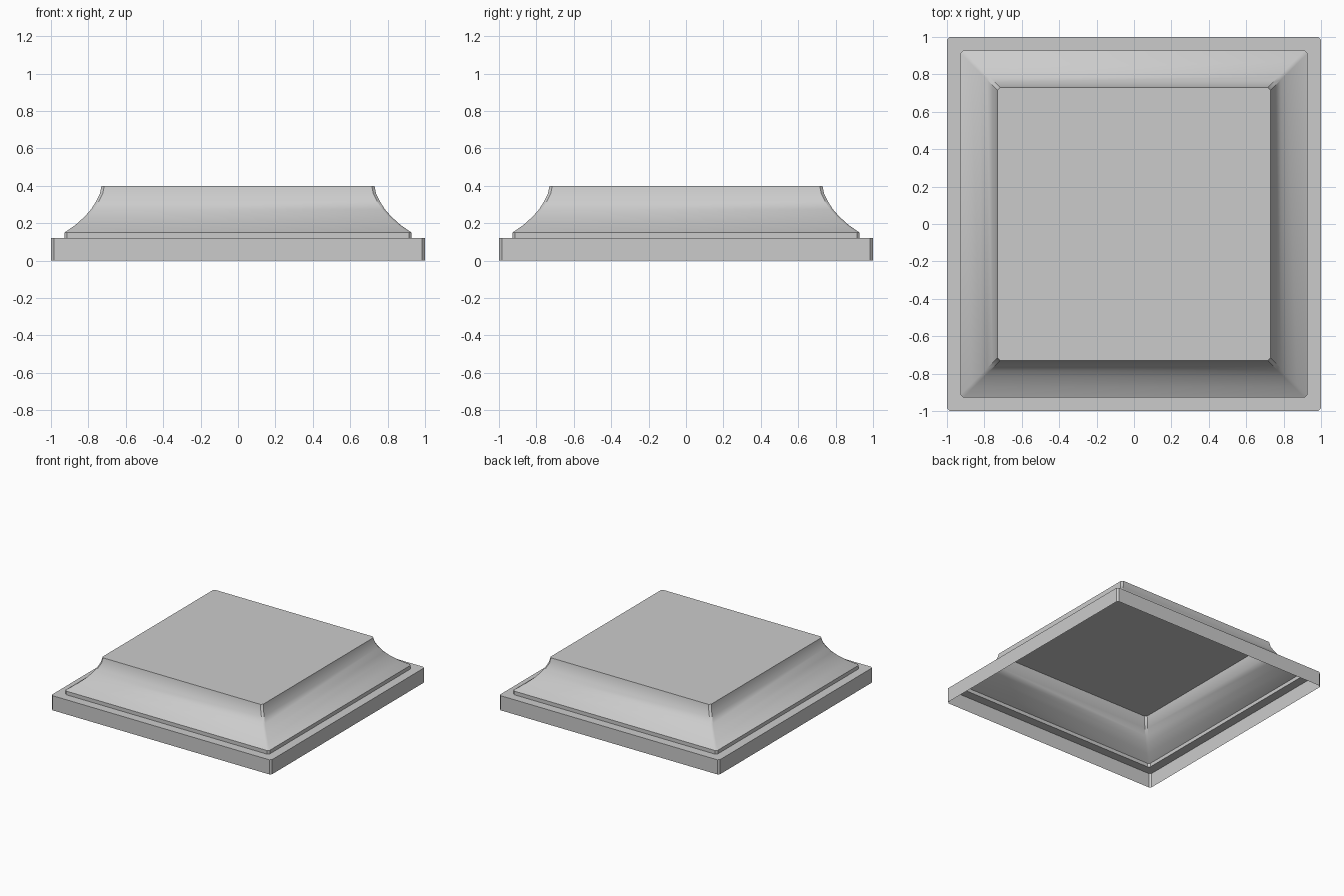
import bpy
import bmesh
from math import radians

cube = bpy.data.objects.get("Cube")
if cube:
    bpy.data.objects.remove(cube, do_unlink=True)

# Stone grey
stone = bpy.data.materials.new("stone_grey")
stone.use_nodes = True
grey = (0.6, 0.6, 0.6, 1)
stone.diffuse_color = grey
stone.node_tree.nodes["Principled BSDF"].inputs["Base Color"].default_value = grey

# Half width and height of each ring, from the foot to the top of the cove
PROFILE = [(1, 0), (1, 0.12), (0.928, 0.12), (0.928, 0.15),
           (0.87, 0.19), (0.82, 0.235), (0.785, 0.275),
           (0.757, 0.32), (0.738, 0.36), (0.73, 0.4)]
CHAMFER = 0.015


def square_ring(bm, half, z):
    """Square loop with chamfered corners."""
    a, b = half, half - CHAMFER
    points = [(a, -b), (a, b), (b, a), (-b, a),
              (-a, b), (-a, -b), (-b, -a), (b, -a)]
    return [bm.verts.new((x, y, z)) for x, y in points]


# Hollow plinth shell, open underneath
bm = bmesh.new()
rings = [square_ring(bm, half, z) for half, z in PROFILE]
for low, high in zip(rings, rings[1:]):
    for i in range(len(low)):
        j = (i + 1) % len(low)
        bm.faces.new((low[i], low[j], high[j], high[i]))
bm.faces.new(rings[-1])
mesh = bpy.data.meshes.new("plinth_cap")
bm.to_mesh(mesh)
bm.free()
mesh.materials.append(stone)

plinth = bpy.data.objects.new("plinth_cap", mesh)
bpy.context.collection.objects.link(plinth)
bpy.ops.object.select_all(action="DESELECT")
plinth.select_set(True)
bpy.context.view_layer.objects.active = plinth
bpy.ops.object.shade_smooth_by_angle(angle=radians(36))
